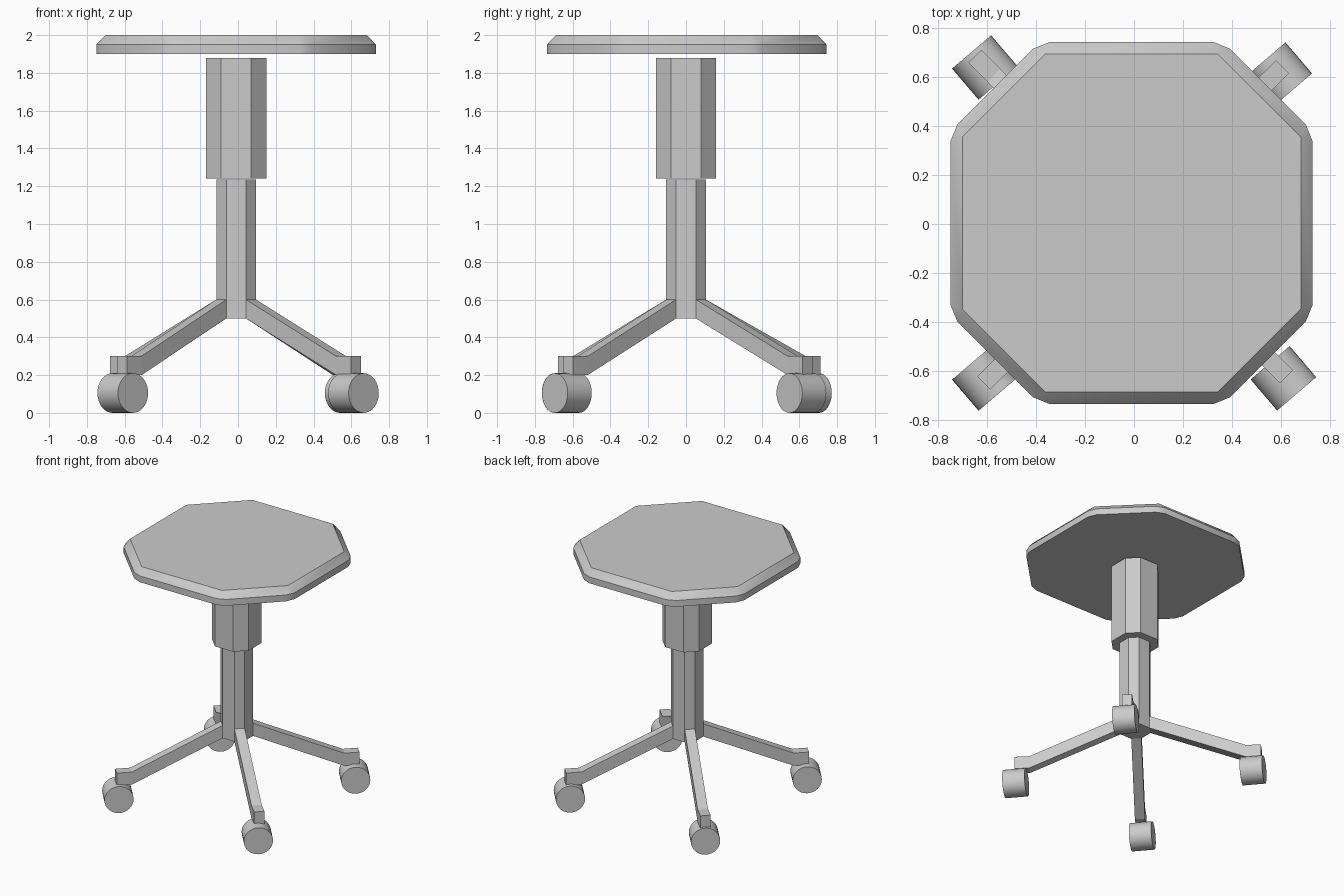
import bpy, bmesh, math
from mathutils import Vector

if "Cube" in bpy.data.objects:
    bpy.data.objects.remove(bpy.data.objects["Cube"])

CX, CY = -0.01, 0.0   # column axis


def finish(name, bm, smooth=False):
    bmesh.ops.recalc_face_normals(bm, faces=bm.faces)
    mesh = bpy.data.meshes.new(name)
    bm.to_mesh(mesh)
    bm.free()
    obj = bpy.data.objects.new(name, mesh)
    bpy.context.collection.objects.link(obj)
    if smooth:
        bpy.ops.object.select_all(action='DESELECT')
        bpy.context.view_layer.objects.active = obj
        obj.select_set(True)
        bpy.ops.object.shade_smooth_by_angle(angle=math.radians(30))
    return obj


def ring(pattern):
    """Repeat a quarter outline four times around the axis."""
    pts = []
    for k in range(4):
        c, s = [(1, 0), (0, 1), (-1, 0), (0, -1)][k]
        pts += [(x * c - y * s, x * s + y * c) for x, y in pattern]
    return pts


def loft(bm, loops):
    """Join equal-sized loops with quads and cap both ends."""
    rows = [[bm.verts.new(p) for p in loop] for loop in loops]
    n = len(rows[0])
    for a, b in zip(rows, rows[1:]):
        for i in range(n):
            j = (i + 1) % n
            bm.faces.new((a[i], a[j], b[j], b[i]))
    bm.faces.new(rows[0])
    bm.faces.new(rows[-1])


def flat(pts, z, cy=CY):
    return [(CX + x, cy + y, z) for x, y in pts]


# Seat: clipped octagon whose bevel narrows to a plain octagon on top
rim = ring([(0.74, 0.336), (0.713, 0.402), (0.402, 0.713), (0.336, 0.74)])
top = ring([(0.692, 0.352), (0.692, 0.352), (0.352, 0.692), (0.352, 0.692)])
bm = bmesh.new()
loft(bm, [flat(rim, 1.9, 0.004), flat(rim, 1.95, 0.004), flat(top, 2.0, 0.004)])
bmesh.ops.remove_doubles(bm, verts=bm.verts, dist=0.0005)
finish("seat", bm, smooth=True)


# Two-stage octagonal column
def column(name, r, h, z0, z1):
    bm = bmesh.new()
    pts = ring([(r, h), (h, r)])
    loft(bm, [flat(pts, z0), flat(pts, z1)])
    finish(name, bm)


column("upper_column", 0.16, 0.08, 1.24, 1.88)
column("lower_column", 0.105, 0.052, 0.5, 1.235)


# Legs: constant section from a diagonal column face to a level end pad
def leg(name, sx, sy, end):
    start = Vector((CX + sx * 0.0785, CY + sy * 0.0785, 0.55))
    tip = Vector((end[0], end[1], 0.25))
    out = Vector((sx, sy, 0)).normalized()
    side = Vector((-sy, sx, 0)) * 0.0265
    up = Vector((0, 0, 0.05))
    bm = bmesh.new()
    loft(bm, [[p - side - up, p + side - up, p + side + up, p - side + up]
              for p in (start, tip - out * 0.11, tip)])
    finish(name, bm)


# Caster wheels: all share the same axle heading
def wheel(name, x, y):
    bm = bmesh.new()
    bmesh.ops.create_cone(bm, cap_ends=True, segments=32,
                          radius1=0.105, radius2=0.105, depth=0.167)
    obj = finish(name, bm, smooth=True)
    obj.rotation_euler = (0, math.radians(90), math.radians(-49.5))
    obj.location = (x, y, 0.105)


corners = {
    "front_left": (-1, -1, (-0.615, -0.65), (-0.61, -0.632)),
    "front_right": (1, -1, (0.624, -0.625), (0.611, -0.631)),
    "back_left": (-1, 1, (-0.651, 0.686), (-0.61, 0.64)),
    "back_right": (1, 1, (0.607, 0.643), (0.594, 0.611)),
}
for place, (sx, sy, end, hub) in corners.items():
    leg(place + "_leg", sx, sy, end)
    wheel(place + "_wheel", *hub)
